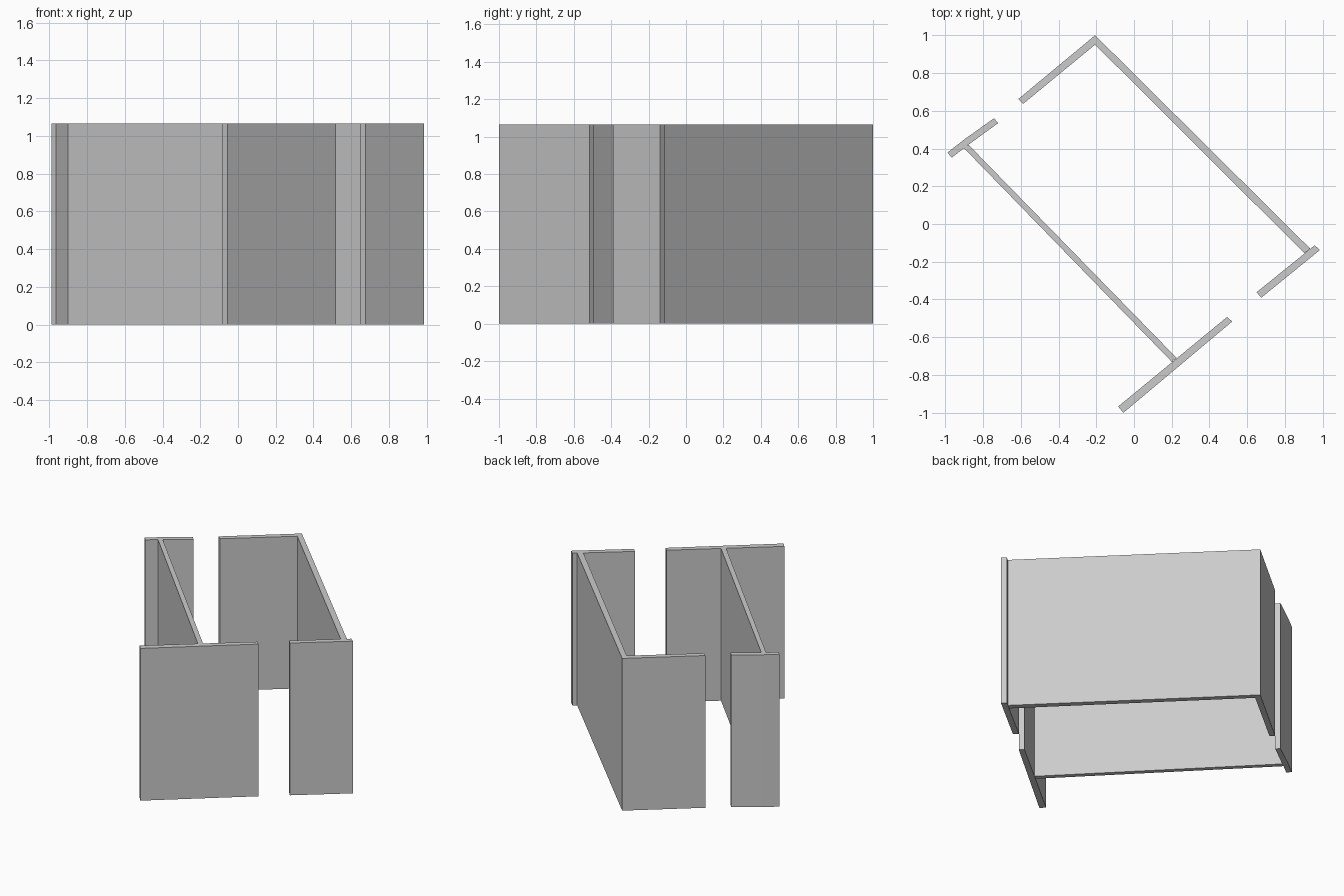
import bpy, bmesh

if "Cube" in bpy.data.objects:
    bpy.data.objects.remove(bpy.data.objects["Cube"])

HEIGHT = 1.065


def wall(name, footprint):
    """Extrude a plan outline from the ground to the full wall height."""
    bm = bmesh.new()
    base = bm.faces.new([bm.verts.new((x, y, 0)) for x, y in footprint])
    top = bmesh.ops.extrude_face_region(bm, geom=[base], use_keep_orig=True)
    verts = [v for v in top["geom"] if isinstance(v, bmesh.types.BMVert)]
    bmesh.ops.translate(bm, verts=verts, vec=(0, 0, HEIGHT))
    bmesh.ops.recalc_face_normals(bm, faces=bm.faces)
    mesh = bpy.data.meshes.new(name)
    bm.to_mesh(mesh)
    bm.free()
    obj = bpy.data.objects.new(name, mesh)
    bpy.context.collection.objects.link(obj)
    return obj


# Long back wall with its mitred return at the top corner
wall("back_wall", [(-0.206, 1.0), (0.933, -0.130), (0.903, -0.155), (-0.206, 0.950),
                   (-0.587, 0.637), (-0.613, 0.662)])

# Slightly bent stub beside the left doorway
wall("left_stub_wall", [(-0.989, 0.378), (-0.898, 0.449), (-0.742, 0.560),
                        (-0.719, 0.535), (-0.880, 0.418), (-0.965, 0.352)])

# Thin long wall on the front left
wall("thin_front_wall", [(-0.901, 0.402), (-0.877, 0.420), (0.226, -0.710), (0.200, -0.730)])

# Short end wall that crosses the thin wall
wall("front_end_wall", [(-0.084, -0.967), (0.494, -0.492), (0.520, -0.517), (-0.056, -1.0)])

# Stub beside the right doorway
wall("right_stub_wall", [(0.957, -0.113), (0.985, -0.138), (0.675, -0.390), (0.649, -0.362)])
